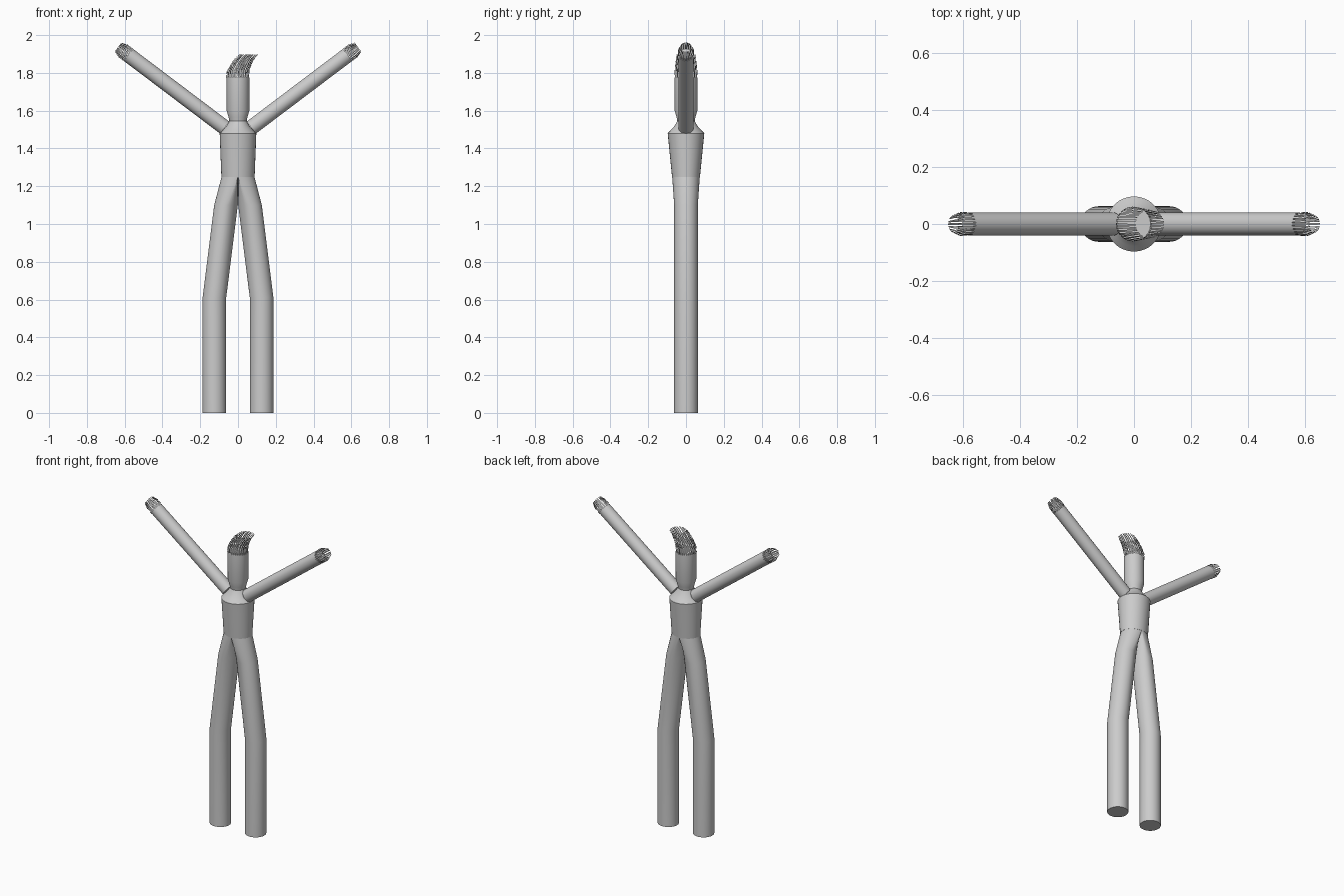
import bpy, math, random
from mathutils import Vector

if "Cube" in bpy.data.objects:
    bpy.data.objects.remove(bpy.data.objects["Cube"])

random.seed(4)
N = 32


def finish(name, verts, faces, angle=35):
    me = bpy.data.meshes.new(name)
    me.from_pydata([tuple(v) for v in verts], [], faces)
    me.update()
    ob = bpy.data.objects.new(name, me)
    bpy.context.collection.objects.link(ob)
    bpy.ops.object.select_all(action='DESELECT')
    ob.select_set(True)
    bpy.context.view_layer.objects.active = ob
    bpy.ops.object.shade_smooth_by_angle(angle=math.radians(angle))
    return ob


def ring_point(c, u, rx, ry, a):
    """Point on an ellipse spanned by u (in the xz plane) and the y axis."""
    return Vector(c) + Vector(u) * (rx * math.cos(a)) + Vector((0, ry * math.sin(a), 0))


def loft(name, rings, caps=(True, True)):
    """Skin a list of equal-length point rings."""
    verts = [p for r in rings for p in r]
    faces = [(k * N + i, k * N + (i + 1) % N, (k + 1) * N + (i + 1) % N, (k + 1) * N + i)
             for k in range(len(rings) - 1) for i in range(N)]
    if caps[0]:
        faces.append(tuple(reversed(range(N))))
    if caps[1]:
        faces.append(tuple(range((len(rings) - 1) * N, len(rings) * N)))
    return finish(name, verts, faces)


def circle(c, u, rx, ry=None):
    ry = rx if ry is None else ry
    return [ring_point(c, u, rx, ry, 2 * math.pi * i / N) for i in range(N)]


def fringe(name, rings, count, jitter):
    """Thin loose ribbons following a stack of (centre, u, rx, ry) rings."""
    verts, faces = [], []
    for s in range(count):
        mid = 2 * math.pi * s / count
        half = math.pi / count * 0.75
        shift = random.uniform(-jitter, jitter)
        base = len(verts)
        for k, (c, u, rx, ry) in enumerate(rings):
            m = mid + shift * k / len(rings)
            w = half * (1 - 0.35 * k / len(rings))
            verts += [ring_point(c, u, rx, ry, m - w), ring_point(c, u, rx, ry, m + w)]
        for k in range(len(rings) - 1):
            b = base + 2 * k
            faces.append((b, b + 1, b + 3, b + 2))
    return finish(name, verts, faces)


X = (1, 0, 0)

# Torso, shoulders and neck, head tube
loft("torso", [circle((0, 0, z), X, rx, ry) for z, rx, ry in
               [(1.25, .088, .074), (1.48, .097, .097)]], (True, False))
loft("shoulders", [circle((0, 0, z), X, r) for z, r in
                   [(1.48, .097), (1.50, .078), (1.52, .060), (1.545, .046)]], (False, False))
loft("head", [circle((0, 0, z), X, r) for z, r in
              [(1.545, .046), (1.565, .050), (1.60, .060), (1.775, .060)]], (False, True))

# Hair ribbons blown to one side
fringe("hair", [((x, 0, z), (math.cos(t), 0, -math.sin(t)), rx, ry) for x, z, rx, ry, t in
                [(-.003, 1.775, .061, .061, 0), (.0, 1.81, .062, .060, -.1),
                 (.018, 1.85, .060, .056, -.12), (.038, 1.88, .056, .052, -.08),
                 (.056, 1.897, .050, .049, 0)]], 30, .1)

for side, label in ((1, "left"), (-1, "right")):
    # Leg: round tube merging into half of the waist
    top = []
    for i in range(N):
        a = 2 * math.pi * i / N
        top.append(Vector((side * .087 * max(0, math.cos(a)), .073 * math.sin(a), 1.25)))
    u = (side, 0, 0)
    loft(label + "_leg", [circle((side * .125, 0, 0), u, .0625),
                          circle((side * .125, 0, .61), u, .0625),
                          circle((side * .0635, 0, 1.10), u, .0625), top])

    # Arm raised outward
    a, b = Vector((side * .07, 0, 1.51)), Vector((side * .58, 0, 1.895))
    d = (b - a).normalized()
    p = Vector((-d.z, 0, d.x))
    loft(label + "_arm", [circle(a, p, .040), circle(b, p, .040)])

    # Finger ribbons
    fringe(label + "_hand", [(b + d * l, p, r, r) for l, r in
                             [(-.005, .041), (.035, .042), (.069, .030)]], 22, .15)

# Keep all face normals pointing outward
for ob in bpy.data.objects:
    if ob.name.endswith(("leg", "arm")):
        bpy.context.view_layer.objects.active = ob
        bpy.ops.object.mode_set(mode='EDIT')
        bpy.ops.mesh.select_all(action='SELECT')
        bpy.ops.mesh.normals_make_consistent(inside=False)
        bpy.ops.object.mode_set(mode='OBJECT')
